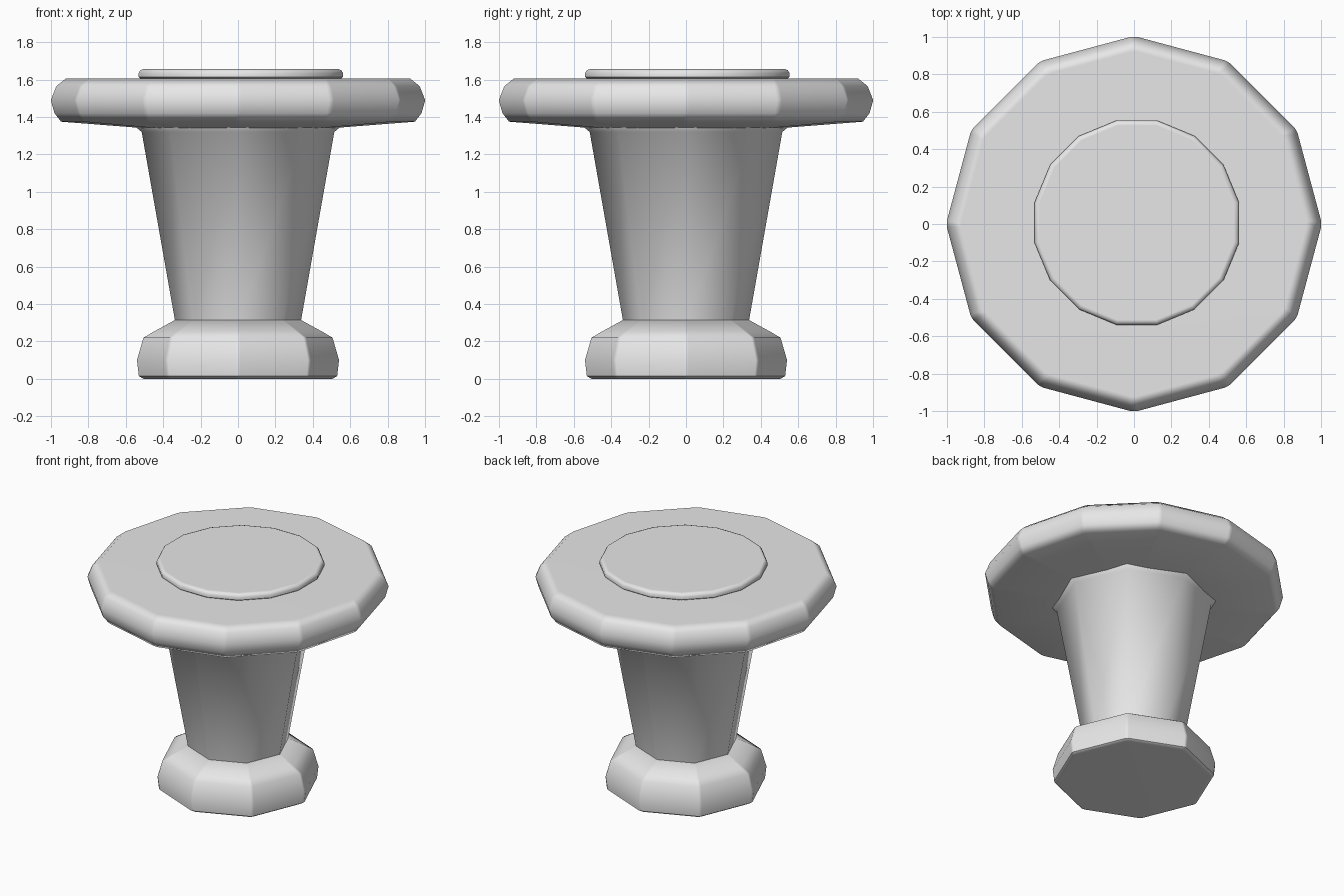
import bpy
import bmesh
from math import cos, sin, pi, radians
from mathutils import Vector

cube = bpy.data.objects.get("Cube")
if cube:
    bpy.data.objects.remove(cube, do_unlink=True)

grey = bpy.data.materials.new("light grey")
grey.use_nodes = True
grey.diffuse_color = (0.8, 0.8, 0.8, 1)
grey.node_tree.nodes["Principled BSDF"].inputs["Base Color"].default_value = (0.8, 0.8, 0.8, 1)


def polygon(sides, turn, soft):
    """Unit polygon; soft cuts each corner by a share of the side."""
    corners = [Vector((cos(turn + 2 * pi * i / sides), sin(turn + 2 * pi * i / sides), 0))
               for i in range(sides)]
    if not soft:
        return corners
    points = []
    for i, corner in enumerate(corners):
        points.append(corner.lerp(corners[i - 1], soft))
        points.append(corner.lerp(corners[(i + 1) % sides], soft))
    return points


def turned(name, profile, sides, turn=0, soft=0, centre=(0, 0), flat_sides=True):
    """Sweep a (radius, height) profile around a polygon and close both ends."""
    outline = polygon(sides, turn, soft)
    bm = bmesh.new()
    rings = [[bm.verts.new((p.x * r, p.y * r, z)) for p in outline] for r, z in profile]
    count = len(outline)
    for low, high in zip(rings, rings[1:]):
        for i in range(count):
            j = (i + 1) % count
            bm.faces.new((low[i], low[j], high[j], high[i]))
    bm.faces.new(rings[0][::-1])
    bm.faces.new(rings[-1])
    bmesh.ops.recalc_face_normals(bm, faces=bm.faces)
    mesh = bpy.data.meshes.new(name)
    bm.to_mesh(mesh)
    bm.free()
    mesh.materials.append(grey)
    obj = bpy.data.objects.new(name, mesh)
    obj.location = (centre[0], centre[1], 0)
    bpy.context.collection.objects.link(obj)
    bpy.ops.object.select_all(action="DESELECT")
    obj.select_set(True)
    bpy.context.view_layer.objects.active = obj
    bpy.ops.object.shade_smooth_by_angle(angle=radians(48))
    if flat_sides:
        weighted = obj.modifiers.new("flat sides", "WEIGHTED_NORMAL")
        weighted.keep_sharp = True
    return obj


# Octagonal foot with a sloping shoulder
turned("foot", [(0.51, 0), (0.535, 0.015), (0.545, 0.1), (0.51, 0.22),
                (0.45, 0.255), (0.33, 0.32)], 8, soft=0.03)

# Tapered octagonal stem flaring out under the disc
turned("stem", [(0.335, 0.3), (0.515, 1.32), (0.545, 1.345), (0.545, 1.37)], 8, flat_sides=False)

# Twelve-sided disc with a rounded rim and shallow conical underside
turned("disc", [(0.5, 1.34), (0.95, 1.375), (0.985, 1.42), (1.005, 1.49),
                (0.975, 1.565), (0.925, 1.605)], 12, soft=0.03)

# Raised round cap on top
turned("top_cap", [(0.54, 1.6), (0.557, 1.615), (0.557, 1.635), (0.548, 1.65), (0.53, 1.657)],
       16, turn=pi / 16, centre=(0.015, 0.007))
